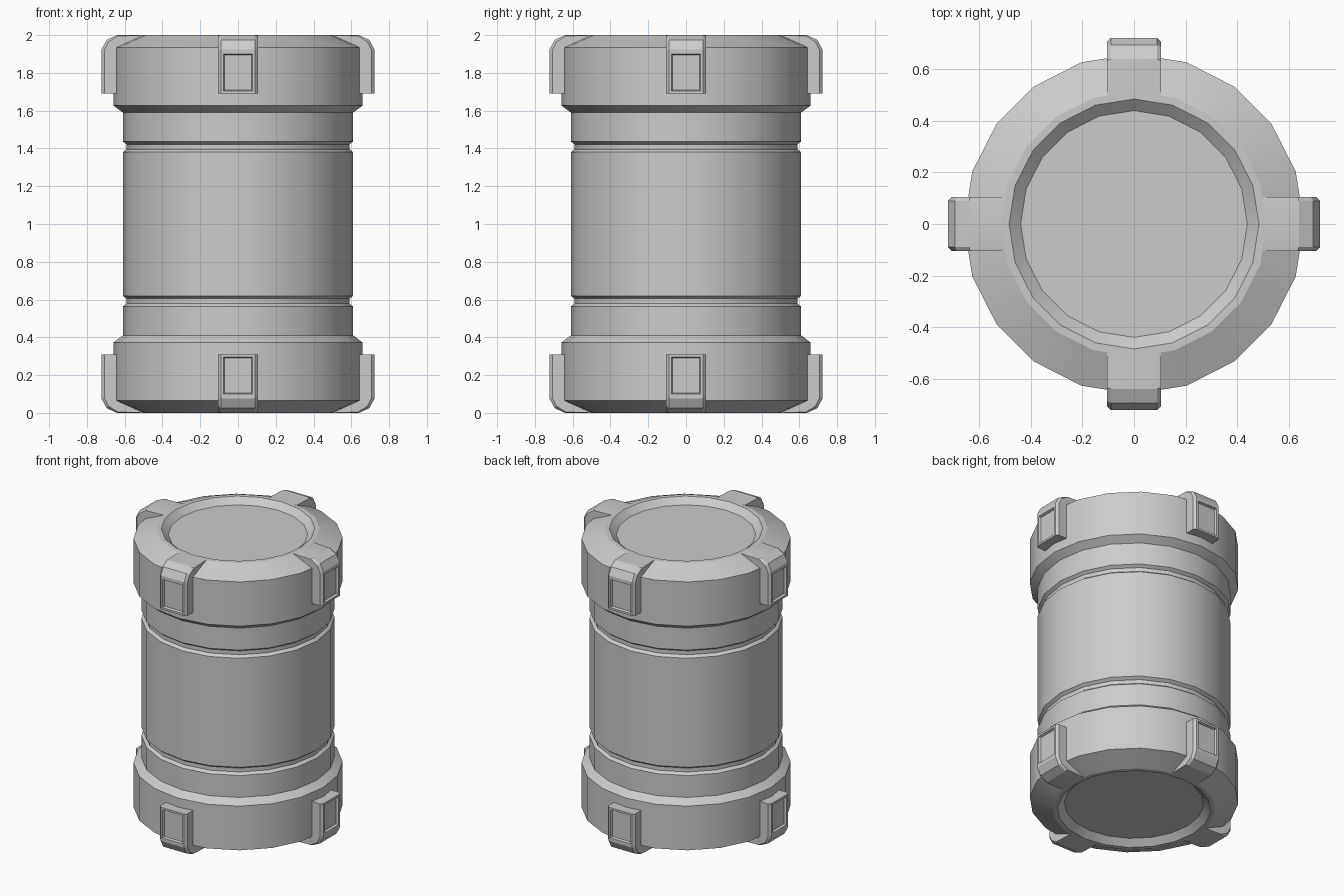
import bpy, bmesh, math
from mathutils import Matrix

if "Cube" in bpy.data.objects:
    bpy.data.objects.remove(bpy.data.objects["Cube"])

SIDES = 20


def finish(bm, name):
    me = bpy.data.meshes.new(name)
    bm.to_mesh(me)
    bm.free()
    me.shade_smooth()
    me.set_sharp_from_angle(angle=math.radians(20))
    ob = bpy.data.objects.new(name, me)
    bpy.context.collection.objects.link(ob)
    return ob


def lathe(name, profile, cap_top=False, cap_bottom=False):
    # profile is (radius, z), listed from top to bottom of the surface
    bm = bmesh.new()
    rings = [[bm.verts.new((r * math.cos(math.tau * i / SIDES),
                            r * math.sin(math.tau * i / SIDES), z))
              for i in range(SIDES)] for r, z in profile]
    for a, b in zip(rings, rings[1:]):
        for i in range(SIDES):
            j = (i + 1) % SIDES
            bm.faces.new((a[i], b[i], b[j], a[j]))
    if cap_top:
        bm.faces.new(rings[0])
    if cap_bottom:
        bm.faces.new(rings[-1][::-1])
    return finish(bm, name)


def clip(name, angle, bottom):
    # bracket: full outline in the middle, pulled-in outline at both sides
    full = [(0.50, 2.0), (0.64, 2.0), (0.695, 1.975), (0.722, 1.925),
            (0.722, 1.915), (0.722, 1.69), (0.60, 1.69)]
    edge = [(0.50, 2.0), (0.635, 1.995), (0.685, 1.965), (0.707, 1.92),
            (0.707, 1.91), (0.707, 1.69), (0.60, 1.69)]
    bm = bmesh.new()
    secs = [[bm.verts.new((r, y, z)) for r, z in pts]
            for y, pts in ((-0.105, edge), (-0.09, full), (0.09, full), (0.105, edge))]
    n = len(full)
    for a, b in zip(secs, secs[1:]):
        for i in range(n):
            j = (i + 1) % n
            bm.faces.new((a[i], a[j], b[j], b[i]))
    bm.faces.new(secs[0])
    bm.faces.new(secs[-1][::-1])
    bmesh.ops.recalc_face_normals(bm, faces=bm.faces)
    # recessed window on the outer face
    window = [f for f in bm.faces if f.normal.x > 0.99 and f.calc_area() > 0.02
              and f.calc_center_median().x > 0.7]
    bmesh.ops.inset_region(bm, faces=window, thickness=0.02)
    bmesh.ops.inset_region(bm, faces=window, thickness=0.008, depth=-0.015)
    if bottom:
        for v in bm.verts:
            v.co.z = 2 - v.co.z
        bmesh.ops.reverse_faces(bm, faces=bm.faces)
    bm.transform(Matrix.Rotation(angle, 4, 'Z'))
    return finish(bm, name)


def flip(profile):
    return [(r, 2 - z) for r, z in reversed(profile)]


# barrel with two grooves
half = [(0.61, 1.59), (0.61, 1.437), (0.59, 1.422), (0.59, 1.395), (0.61, 1.38)]
lathe("barrel_body", half + flip(half))

# end caps with a dished lid
cap = [(0.44, 1.96), (0.485, 2.0), (0.515, 2.0), (0.66, 1.935), (0.66, 1.627), (0.61, 1.59)]
lathe("top_cap", cap, cap_top=True)
lathe("bottom_cap", flip(cap), cap_bottom=True)

# four clips on each cap
for k in range(4):
    clip(f"top_clip_{k + 1}", k * math.pi / 2, False)
    clip(f"bottom_clip_{k + 1}", k * math.pi / 2, True)
